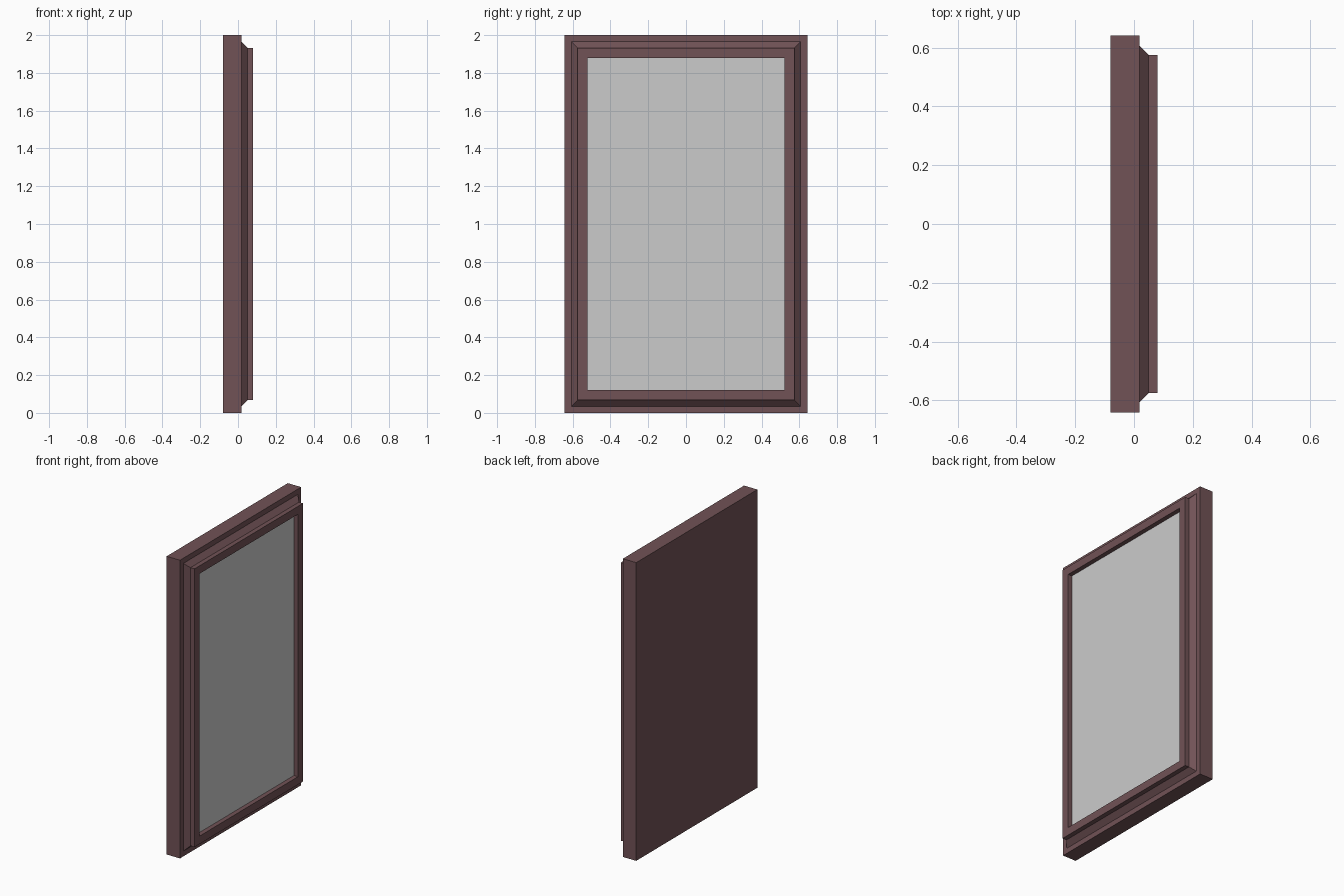
import bpy, bmesh

if "Cube" in bpy.data.objects:
    bpy.data.objects.remove(bpy.data.objects["Cube"])

HALF_W, HEIGHT = 0.642, 2.0

brown = bpy.data.materials.new("dark_brown")
brown.diffuse_color = (0.165, 0.085, 0.093, 1)
brown.use_nodes = True
brown.node_tree.nodes["Principled BSDF"].inputs["Base Color"].default_value = brown.diffuse_color


def stepped_frame(name, profile, cap_start=False, cap_end=False, material=None):
    """Sweep an (x, inset) profile around the rectangular outline."""
    bm = bmesh.new()
    rings = []
    for x, i in profile:
        w, lo, hi = HALF_W - i, i, HEIGHT - i
        rings.append([bm.verts.new((x, y, z)) for y, z in
                      ((-w, lo), (w, lo), (w, hi), (-w, hi))])
    for a, b in zip(rings, rings[1:]):
        for k in range(4):
            n = (k + 1) % 4
            bm.faces.new((a[k], a[n], b[n], b[k]))
    if cap_start:
        bm.faces.new(rings[0][::-1])
    if cap_end:
        bm.faces.new(rings[-1])
    mesh = bpy.data.meshes.new(name)
    bm.to_mesh(mesh)
    bm.free()
    if material:
        mesh.materials.append(material)
    obj = bpy.data.objects.new(name, mesh)
    bpy.context.collection.objects.link(obj)
    return obj


# Thick outer casing with a solid back
stepped_frame("outer_casing", [(-0.08, 0), (0.019, 0), (0.019, 0.035)],
              cap_start=True, material=brown)

# Sloping moulding between casing and sash
stepped_frame("sloped_moulding", [(0.019, 0.035), (0.05, 0.067)], material=brown)

# Raised inner sash with its recessed lip
stepped_frame("inner_sash", [(0.05, 0.067), (0.08, 0.067), (0.08, 0.12), (0.05, 0.12)],
              material=brown)

# Grey pane set back inside the sash
stepped_frame("pane", [(0.05, 0.12)], cap_end=True)
